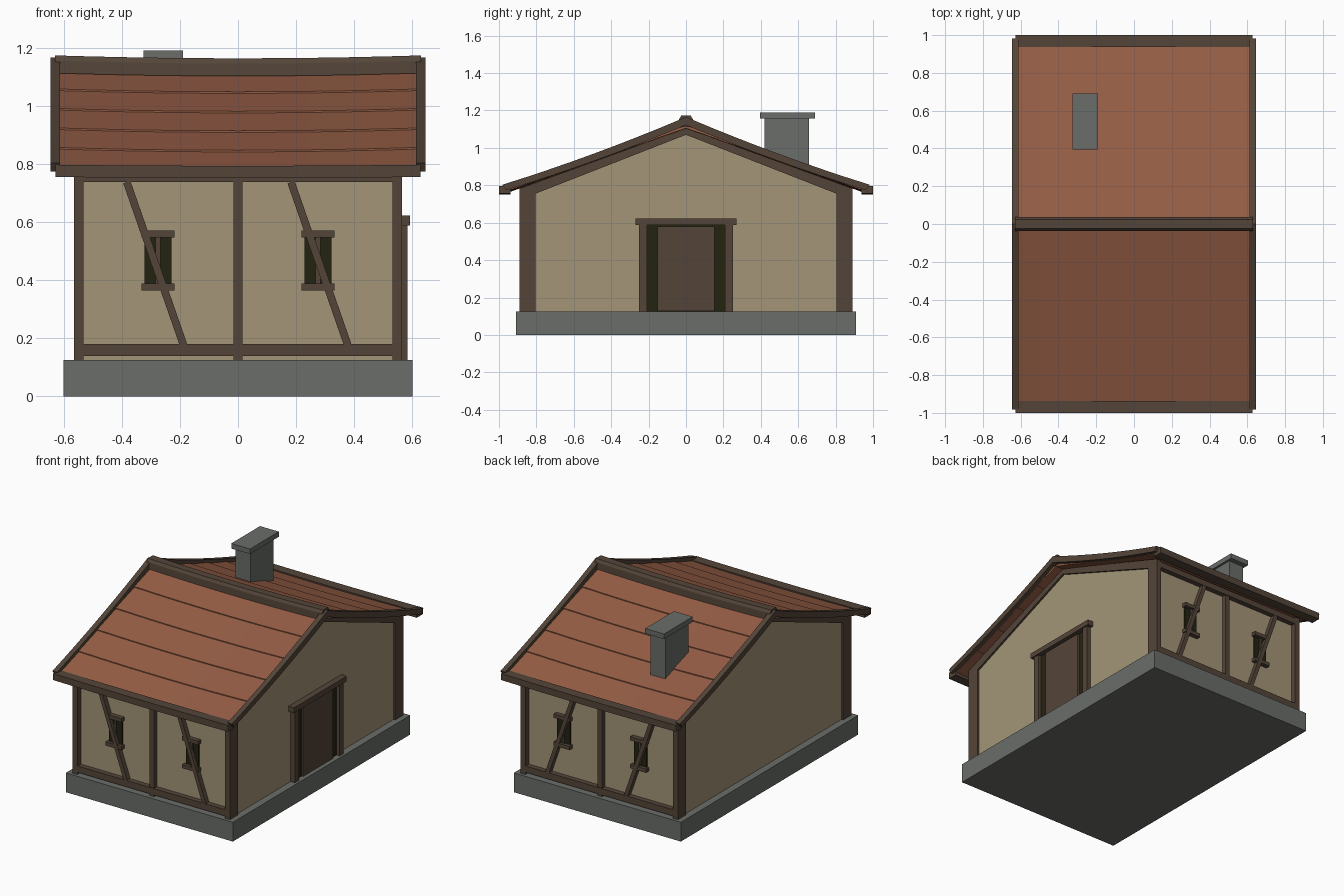
import bpy, bmesh, math
from mathutils import Vector

if "Cube" in bpy.data.objects:
    bpy.data.objects.remove(bpy.data.objects["Cube"])


def material(name, rgb):
    m = bpy.data.materials.new(name)
    lin = [((c / 255 + 0.055) / 1.055) ** 2.4 for c in rgb]
    m.diffuse_color = (*lin, 1)
    m.use_nodes = True
    m.node_tree.nodes["Principled BSDF"].inputs["Base Color"].default_value = m.diffuse_color
    return m


STONE = material("grey stone", (106, 109, 105))
PLASTER = material("tan plaster", (163, 149, 119))
TIMBER = material("dark timber", (84, 69, 57))
TILE = material("terracotta tile", (149, 93, 69))
DARK = material("dark opening", (36, 35, 17))


def prism(name, profile, x0, x1, mat, segs=1, sag=0.0):
    """Extrude a (y, z) profile along x, optionally sagging in the middle."""
    bm = bmesh.new()
    rings = []
    for i in range(segs + 1):
        x = x0 + (x1 - x0) * i / segs
        dz = sag * (1 - (x / 0.63) ** 2)
        rings.append([bm.verts.new((x, y, z - dz)) for y, z in profile])
    n = len(profile)
    for a, b in zip(rings, rings[1:]):
        for i in range(n):
            j = (i + 1) % n
            bm.faces.new((a[i], a[j], b[j], b[i]))
    bm.faces.new(rings[0])
    bm.faces.new(rings[-1])
    bmesh.ops.recalc_face_normals(bm, faces=bm.faces)
    me = bpy.data.meshes.new(name)
    bm.to_mesh(me)
    bm.free()
    me.materials.append(mat)
    ob = bpy.data.objects.new(name, me)
    bpy.context.collection.objects.link(ob)
    return ob


def box(name, x, y, z, mat, segs=1, sag=0.0):
    y0, y1 = sorted(y)
    prof = [(y0, z[0]), (y1, z[0]), (y1, z[1]), (y0, z[1])]
    return prism(name, prof, x[0], x[1], mat, segs, sag)


# Stone plinth and plaster walls with gables
box("plinth", (-0.6, 0.6), (-0.91, 0.91), (0, 0.125), STONE)
prism("walls", [(-0.855, 0.12), (0.855, 0.12), (0.855, 0.765), (0, 1.085), (-0.855, 0.765)],
      -0.553, 0.553, PLASTER)

for s in (-1, 1):
    # Timber frame of the long walls
    for cx in (-0.548, 0.548):
        box("corner_post", (cx - 0.017, cx + 0.017), (s * 0.805, s * 0.89), (0.125, 0.78), TIMBER)
    box("middle_post", (-0.016, 0.016), (s * 0.84, s * 0.883), (0.125, 0.77), TIMBER)
    box("sill_beam", (-0.56, 0.56), (s * 0.84, s * 0.888), (0.138, 0.18), TIMBER)
    box("wall_plate", (-0.56, 0.56), (s * 0.84, s * 0.888), (0.737, 0.775), TIMBER)

    # Diagonal braces
    for cx in (-0.285, 0.28):
        h = math.hypot(0.195, 0.56)
        b = box("brace", (-0.013, 0.013), (-0.017, 0.017), (-h / 2, h / 2), TIMBER)
        b.location = (cx, s * 0.87, 0.457)
        b.rotation_euler = (0, -math.atan2(0.195, 0.56), 0)

    # Small windows
    for cx in (-0.275, 0.275):
        box("window_opening", (cx - 0.046, cx + 0.046), (s * 0.85, s * 0.863), (0.385, 0.55), DARK)
        box("window_mullion", (cx - 0.008, cx + 0.008), (s * 0.85, s * 0.87), (0.385, 0.55), TIMBER)
        for z in (0.365, 0.546):
            box("window_ledge", (cx - 0.057, cx + 0.057), (s * 0.85, s * 0.885), (z, z + 0.024), TIMBER)

    # Overlapping tile courses
    def base(y):
        return 1.107 - 0.353 * y
    for i in range(5):
        a, b = max(0.0, 0.19 * i - 0.015), 0.19 * (i + 1)
        prof = [(s * a, base(a) - 0.002), (s * b, base(b)), (s * b, base(b) + 0.018),
                (s * a, base(a) + 0.012)]
        prism("tile_course", prof, -0.618, 0.618, TILE, 10, 0.01)
    box("eave_board", (-0.628, 0.628), (s * 0.937, s * 1.0), (0.755, 0.797), TIMBER, 10, 0.004)

    # Curved verge boards and straight gable rafters at both ends
    for e in (-1, 1):
        top, low = [], []
        for i in range(9):
            t = i / 8
            dip = 0.014 * 4 * t * (1 - t)
            top.append((s * 0.982 * t, 1.165 - 0.362 * t - dip))
            low.append((s * 0.962 * t, 1.122 - 0.348 * t - dip))
        x0, x1 = sorted((e * 0.612, e * 0.645))
        prism("verge_board", top + low[::-1], x0, x1, TIMBER)
        x0, x1 = sorted((e * 0.535, e * 0.565))
        prism("gable_rafter", [(0, 1.106), (s * 0.89, 0.783), (s * 0.875, 0.745), (s * 0.8, 0.757), (0, 1.07)],
              x0, x1, TIMBER)

# Ridge beam
prism("ridge_beam", [(-0.038, 1.112), (0.038, 1.112), (0.036, 1.155), (0.025, 1.173),
                     (-0.025, 1.173), (-0.036, 1.155)], -0.63, 0.63, TIMBER, 10, 0.01)

# Chimney
box("chimney_shaft", (-0.311, -0.204), (0.42, 0.657), (0.8, 1.16), STONE)
box("chimney_cap", (-0.325, -0.19), (0.395, 0.69), (1.157, 1.19), STONE)

# Door on the right gable
box("door_opening", (0.55, 0.562), (-0.215, 0.215), (0.125, 0.59), DARK)
box("door_leaf", (0.55, 0.575), (-0.153, 0.153), (0.127, 0.58), TIMBER)
for s in (-1, 1):
    box("door_jamb", (0.55, 0.584), (s * 0.208, s * 0.25), (0.125, 0.592), TIMBER)
box("door_lintel", (0.55, 0.592), (-0.27, 0.27), (0.588, 0.622), TIMBER)
